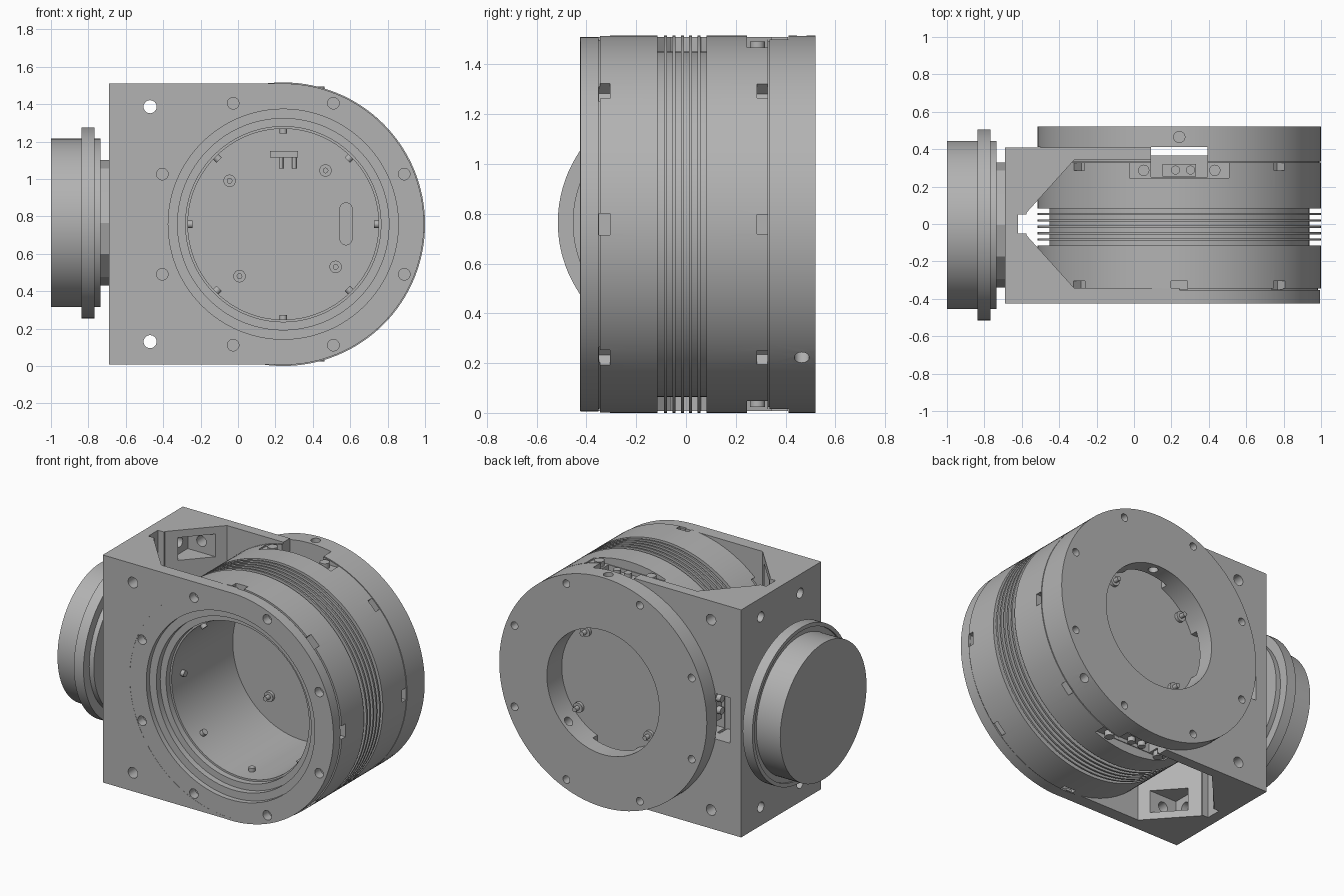
import bpy, bmesh
from math import pi, radians, cos, sin
from mathutils import Matrix, Vector

if "Cube" in bpy.data.objects:
    bpy.data.objects.remove(bpy.data.objects["Cube"])

C = Vector((0.242, 0, 0.758))      # axis of the main housing
R = 0.758
AXIS = {"x": Matrix.Rotation(pi / 2, 4, "Y"), "y": Matrix.Rotation(pi / 2, 4, "X"), "z": Matrix()}

grey = bpy.data.materials.new("machined grey")
grey.use_nodes = True
grey.diffuse_color = (0.45, 0.45, 0.45, 1)
grey.node_tree.nodes["Principled BSDF"].inputs["Base Color"].default_value = (0.45, 0.45, 0.45, 1)


def finish(name, bm):
    bmesh.ops.recalc_face_normals(bm, faces=bm.faces)
    me = bpy.data.meshes.new(name)
    bm.to_mesh(me)
    bm.free()
    me.materials.append(grey)
    ob = bpy.data.objects.new(name, me)
    bpy.context.collection.objects.link(ob)
    return ob


def activate(ob):
    bpy.ops.object.select_all(action="DESELECT")
    ob.select_set(True)
    bpy.context.view_layer.objects.active = ob


def smooth(ob):
    activate(ob)
    bpy.ops.object.shade_smooth_by_angle(angle=radians(30))


def lathe(name, profile, matrix, steps=128):
    """Spin a closed (radius, height) profile about y, then place it."""
    bm = bmesh.new()
    vs = [bm.verts.new((r, t, 0)) for r, t in profile]
    es = [bm.edges.new((vs[i - 1], vs[i])) for i in range(len(vs))]
    bmesh.ops.spin(bm, geom=vs + es, cent=(0, 0, 0), axis=(0, 1, 0), angle=2 * pi, steps=steps)
    bmesh.ops.remove_doubles(bm, verts=bm.verts, dist=1e-4)
    bmesh.ops.dissolve_degenerate(bm, edges=bm.edges, dist=1e-5)
    bm.transform(matrix)
    return finish(name, bm)


def box(bm, lo, hi, m=Matrix()):
    lo, hi = Vector(lo), Vector(hi)
    bmesh.ops.create_cube(bm, size=1, matrix=m @ Matrix.Translation((lo + hi) / 2) @ Matrix.Diagonal((*(hi - lo), 1)))


def rod(bm, centre, r, length, axis="y", m=Matrix(), segs=24):
    bmesh.ops.create_cone(bm, cap_ends=True, segments=segs, radius1=r, radius2=r, depth=length,
                          matrix=m @ Matrix.Translation(centre) @ AXIS[axis])


def cut(targets, bm):
    tool = finish("cutter", bm)
    tool.hide_render = True
    for ob in targets:
        mod = ob.modifiers.new("cut", "BOOLEAN")
        mod.operation, mod.solver, mod.object = "DIFFERENCE", "EXACT", tool
        activate(ob)
        bpy.ops.object.modifier_apply(modifier=mod.name)
    bpy.data.objects.remove(tool)


def turn(deg):
    """Place housing-local coordinates, with +z pointing at the given angle."""
    return Matrix.Translation(C) @ Matrix.Rotation(radians(90 - deg), 4, "Y")


# Housing: finned tube, stepped front mouth and thick rear ring
fins = []
for i in range(5):
    y = -0.083 + i * 0.034
    fins += [(0.695, y - 0.006), (R, y - 0.006), (R, y + 0.006), (0.695, y + 0.006)]
profile = [(0.615, -0.424), (0.752, -0.424), (0.752, -0.352), (0.742, -0.352), (0.742, -0.345), (R, -0.345),
           (R, -0.114), (0.695, -0.114)] + fins + [
           (0.695, 0.083), (R, 0.083), (R, 0.329), (0.75, 0.329), (0.75, 0.335), (R, 0.335), (R, 0.52),
           (0.41, 0.52), (0.41, 0.328), (0.51, 0.328), (0.51, -0.31), (0.522, -0.31), (0.522, -0.35),
           (0.565, -0.35), (0.565, -0.39), (0.615, -0.39)]
housing = lathe("housing", profile, Matrix.Translation(C))

# Square mounting block, bored for the housing
bm = bmesh.new()
box(bm, (-0.69, -0.425, 0.008), (C.x, 0.41, 1.51))
block = finish("mounting_block", bm)
bm = bmesh.new()
rod(bm, C, 0.735, 2, segs=128)
cut([block], bm)

# Vertical channel with slanted walls between the front and rear plates
bm = bmesh.new()
half = [(0.5, 0.342), (-0.32, 0.342), (-0.575, 0.06), (-0.575, 0.05), (-0.62, 0.05)]
outline = half + [(x, -y) for x, y in reversed(half)]
face = bm.faces.new([bm.verts.new((x, y, -0.2)) for x, y in outline])
top = bmesh.ops.extrude_face_region(bm, geom=[face])["geom"]
bmesh.ops.translate(bm, vec=(0, 0, 2), verts=[v for v in top if isinstance(v, bmesh.types.BMVert)])
cut([block], bm)

# Screw pockets in the slanted walls, with holes through to the flange side
pockets, holes = bmesh.new(), bmesh.new()
for z in (0.13, 1.386):
    for y in (-0.205, 0.205):
        box(pockets, (-0.57, y - 0.085, z - 0.075), (-0.25, y + 0.085, z + 0.075))
        rod(holes, (-0.62, y, z), 0.033, 0.3, "x")
    rod(holes, (-0.47, 0, z), 0.035, 2)
cut([block], pockets)
cut([block], holes)

# Bolt circles front and rear
bm = bmesh.new()
for i in range(8):
    m = turn(22.5 + 45 * i)
    rod(bm, (0, -0.425, 0.70), 0.031, 0.12, m=m)
    rod(bm, (0, 0.52, 0.70), 0.025, 0.12, m=m)
cut([housing, block], bm)

# Rim slots and radial holes
bm = bmesh.new()
for i in range(8):
    m = turn(45 * i)
    box(bm, (-0.043, -0.349, 0.70), (0.043, -0.305, 0.80), m)
    if i not in (2, 4, 6):
        box(bm, (-0.04, 0.285, 0.70), (0.04, 0.327, 0.80), m)
for a in (90, -45):
    rod(bm, (0, 0.465, 0.6), 0.03, 0.5, "z", turn(a))
    rod(bm, (0, 0.465, 0.77), 0.045, 0.08, "z", turn(a))
cut([housing], bm)

# Connector windows on the top, bottom and block side
shallow, recess, window = bmesh.new(), bmesh.new(), bmesh.new()
for a in (90, 180, 270):
    m = turn(a)
    box(shallow, (-0.265, 0.245, 0.70), (0.265, 0.327, 0.80), m)
    box(recess, (-0.15, 0.25, 0.61), (0.15, 0.37, 0.85), m)
    box(window, (-0.15, 0.365, 0.35), (0.15, 0.412, 0.85), m)
cut([housing], shallow)
cut([housing, block], recess)
cut([housing, block], window)

# Connectors and standoffs inside the windows
bm = bmesh.new()
for a in (90, 180, 270):
    m = turn(a)
    box(bm, (-0.09, 0.255, 0.60), (0.09, 0.32, 0.68), m)
    for s in (-1, 1):
        rod(bm, (s * 0.04 + 0.02, 0.288, 0.69), 0.024, 0.04, "z", m)
        rod(bm, (s * 0.19, 0.287, 0.70), 0.03, 0.07, "z", m)
smooth(finish("window_connectors", bm))

# Floor disc with a rounded slot
bm = bmesh.new()
rod(bm, C + Vector((0, 0.345, 0)), 0.43, 0.04, segs=96)
floor = finish("floor_disc", bm)
bm = bmesh.new()
box(bm, (0.545, 0.31, 0.68), (0.61, 0.34, 0.84))
cut([floor], bm)
bm = bmesh.new()
for z in (0.68, 0.84):
    rod(bm, (0.5775, 0.325, z), 0.0325, 0.03)
cut([floor], bm)

# Screws through the floor, pin connector, and small wall pins
bm = bmesh.new()
for x, z in ((-0.045, 0.99), (0.468, 1.045), (0.522, 0.53), (0.008, 0.48)):
    rod(bm, (x, 0.345, z), 0.033, 0.08)
    rod(bm, (x, 0.345, z), 0.015, 0.15)
box(bm, (0.17, 0.30, 1.115), (0.32, 0.33, 1.15))
for x in (0.23, 0.30):
    rod(bm, (x, 0.30, 1.085), 0.012, 0.06, "z")
for i in range(8):
    rod(bm, (0, -0.2, 0.51), 0.02, 0.05, "z", turn(45 * i))
smooth(finish("floor_screws_and_pins", bm))

# Side flange: neck, back plate, raised ring and plain drum
side = Matrix.Translation((0, -0.005, 0.765)) @ Matrix.Rotation(pi / 2, 4, "Z")
smooth(lathe("side_flange", [(0, 0.735), (0.45, 0.735), (0.45, 0.768), (0.51, 0.768), (0.51, 0.838),
                             (0.485, 0.838), (0.485, 0.825), (0.45, 0.825), (0.45, 1.0), (0, 1.0)], side))
bm = bmesh.new()
rod(bm, (-0.71, -0.005, 0.765), 0.335, 0.07, "x", segs=12)
finish("flange_neck", bm)

for ob in (housing, block, floor):
    smooth(ob)
